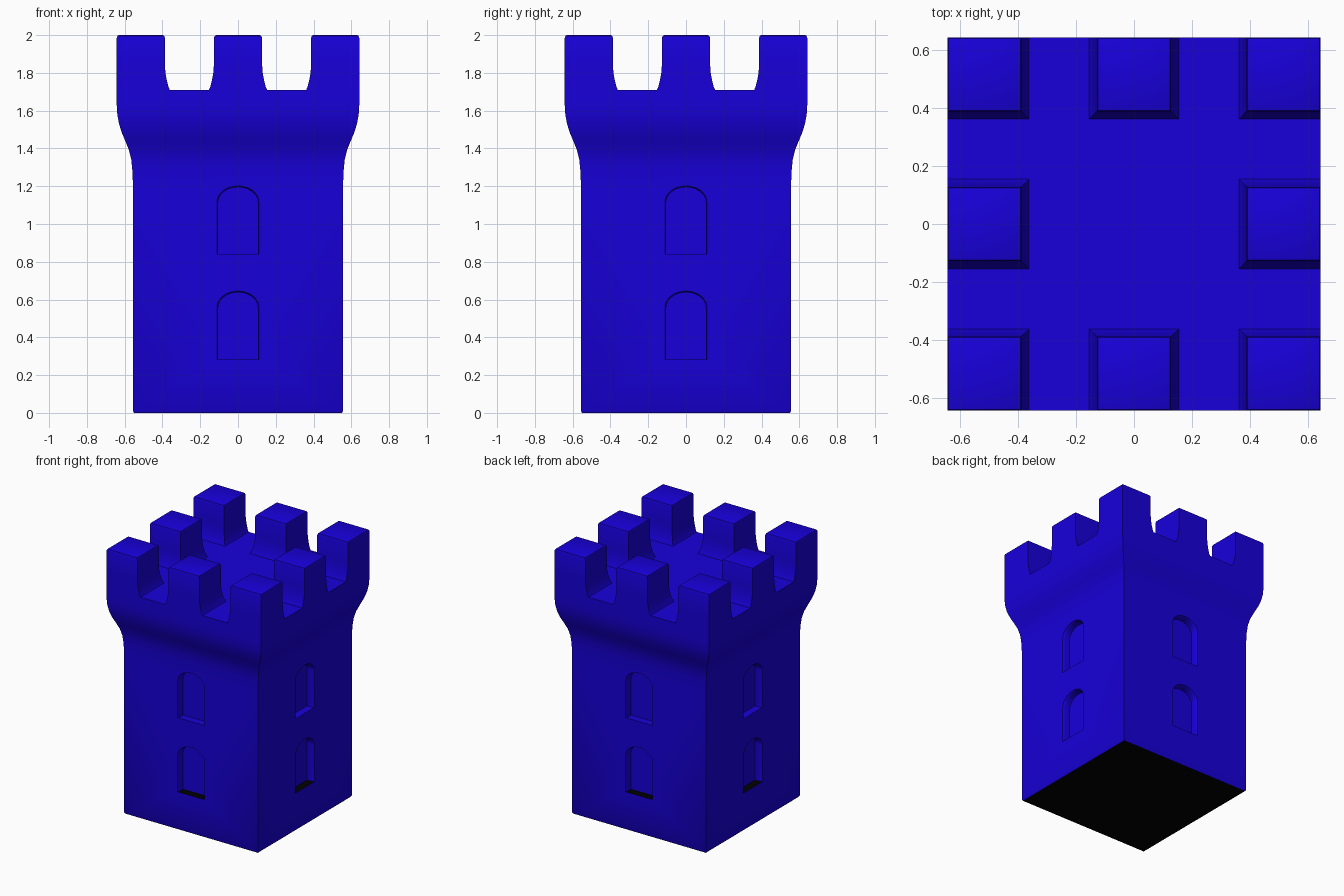
import bpy, bmesh, math
from mathutils import Matrix

if "Cube" in bpy.data.objects:
    bpy.data.objects.remove(bpy.data.objects["Cube"])


def material(name, rgb):
    m = bpy.data.materials.new(name)
    m.diffuse_color = (*rgb, 1)
    m.use_nodes = True
    m.node_tree.nodes["Principled BSDF"].inputs["Base Color"].default_value = m.diffuse_color
    return m


blue = material("deep blue", (0.009, 0.0, 0.7))
black = material("black", (0.0, 0.0, 0.0))


def loft(name, rings):
    """Closed solid through a list of matching point rings."""
    bm = bmesh.new()
    loops = [[bm.verts.new(p) for p in r] for r in rings]
    n = len(loops[0])
    for a, b in zip(loops, loops[1:]):
        for i in range(n):
            j = (i + 1) % n
            bm.faces.new((a[i], a[j], b[j], b[i]))
    bm.faces.new(loops[0])
    bm.faces.new(loops[-1])
    bmesh.ops.recalc_face_normals(bm, faces=bm.faces[:])
    me = bpy.data.meshes.new(name)
    bm.to_mesh(me)
    bm.free()
    ob = bpy.data.objects.new(name, me)
    bpy.context.collection.objects.link(ob)
    me.materials.append(blue)
    me.materials.append(black)
    return ob


def activate(ob):
    bpy.ops.object.select_all(action='DESELECT')
    ob.select_set(True)
    bpy.context.view_layer.objects.active = ob


def rect(x0, x1, y0, y1, z):
    return [(x0, y0, z), (x1, y0, z), (x1, y1, z), (x0, y1, z)]


# Tower body with flared top
T = 0.642
FLOOR = 1.71
profile = [(0, .55), (.008, .556), (1.2, .556), (1.28, .559), (1.34, .565),
           (1.39, .577), (1.44, .597), (1.48, .614), (1.53, .63),
           (1.58, .639), (1.63, T), (FLOOR, T)]
body = loft("tower_body", [rect(-h, h, -h, h, z) for z, h in profile])


# Arched window recesses, two per side, with softened outer edges
def window_ring(y, g, z0):
    w, spring, rise = .105 + g, z0 + .275, .08 + g
    pts = [(-w, y, z0), (w, y, z0)]
    for i in range(17):
        a = math.pi * i / 16
        pts.append((w * math.cos(a), y, spring + rise * math.sin(a)))
    return pts


for side in range(4):
    for z0 in (.283, .84):
        cut = loft("window_cutter", [window_ring(y, g, z0) for y, g in
                   ((-.58, .012), (-.556, .007), (-.546, .002), (-.535, 0), (-.5, 0))])
        cut.data.transform(Matrix.Rotation(side * math.pi / 2, 4, 'Z'))
        cut.hide_render = True
        activate(body)
        mod = body.modifiers.new("window", 'BOOLEAN')
        mod.operation = 'DIFFERENCE'
        mod.solver = 'EXACT'
        mod.object = cut
        bpy.ops.object.modifier_apply(modifier=mod.name)
        bpy.data.objects.remove(cut)

# Black underside and lower window sills, blue everywhere else
for f in body.data.polygons:
    sill = f.normal.z > .9 and f.center.z < .3
    f.material_index = 1 if f.normal.z < -.9 and f.center.z < .005 or sill else 0

# Eight merlons with flared feet and eased tops
spans = [(-T, -.387), (-.128, .128), (.387, T)]
shape = [(FLOOR, .026), (1.725, .019), (1.76, .01), (1.8, .003), (1.84, 0),
         (1.985, 0), (1.996, -.004), (2.0, -.012)]


def grow(span, g):
    return max(span[0] - g, -T - min(g, 0)), min(span[1] + g, T + min(g, 0))


parts = [body]
for i, sx in enumerate(spans):
    for j, sy in enumerate(spans):
        if i == 1 and j == 1:
            continue
        parts.append(loft("merlon", [rect(*grow(sx, g), *grow(sy, g), z) for z, g in shape]))

for ob in parts:
    activate(ob)
    bpy.ops.object.shade_smooth_by_angle(angle=math.radians(40))
